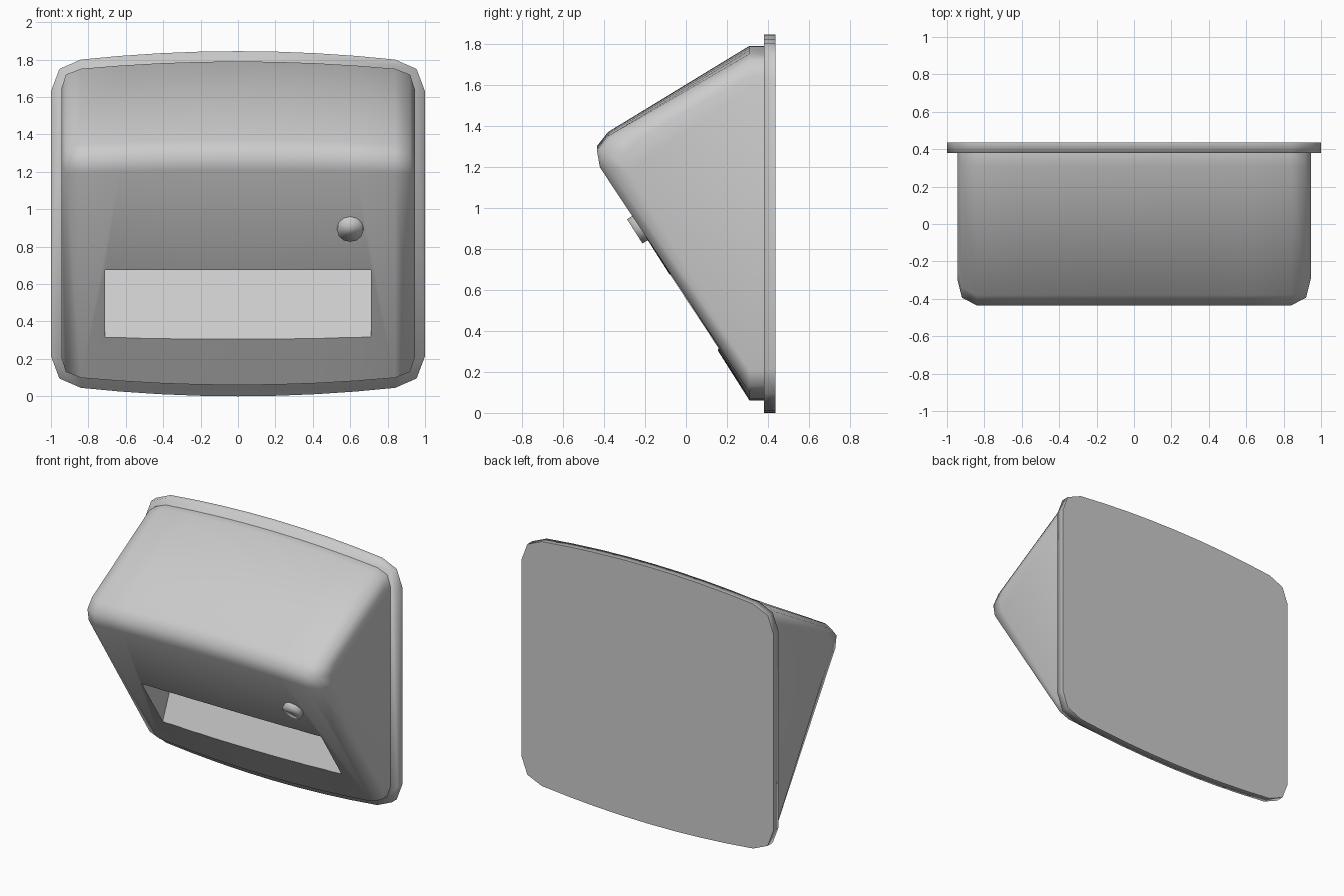
import bpy
import bmesh
from math import radians, atan2
from mathutils import Vector

cube = bpy.data.objects.get("Cube")
if cube:
    bpy.data.objects.remove(cube, do_unlink=True)

grey = bpy.data.materials.new("light grey")
grey.use_nodes = True
COLOUR = (0.6, 0.6, 0.6, 1)
grey.diffuse_color = COLOUR
grey.node_tree.nodes["Principled BSDF"].inputs["Base Color"].default_value = COLOUR

ARC = [0, 0.21, 0.42, 0.63, 0.84]     # stations across the gently bowed width
BOW = 0.045


def bow(x):
    return BOW * min(abs(x) / ARC[-1], 1) ** 2


def mirrored(stations):
    """Stations (x, inset) from the right edge to the left edge."""
    return [(-x, d) for x, d in reversed(stations[1:])] + stations


def make(name, bm):
    bmesh.ops.recalc_face_normals(bm, faces=bm.faces[:])
    mesh = bpy.data.meshes.new(name)
    bm.to_mesh(mesh)
    bm.free()
    mesh.materials.append(grey)
    obj = bpy.data.objects.new(name, mesh)
    bpy.context.collection.objects.link(obj)
    return obj


def loft(name, rings):
    """Skin closed rings of equal length and cap both ends."""
    bm = bmesh.new()
    loops = [[bm.verts.new(p) for p in ring] for ring in rings]
    n = len(loops[0])
    for a, b in zip(loops, loops[1:]):
        for i in range(n):
            j = (i + 1) % n
            bm.faces.new((a[i], a[j], b[j], b[i]))
    bm.faces.new(loops[0])
    bm.faces.new(loops[-1])
    return make(name, bm)


def activate(obj):
    bpy.ops.object.select_all(action='DESELECT')
    obj.select_set(True)
    bpy.context.view_layer.objects.active = obj


# Back plate: bowed outline with clipped corners
MID = 0.9225
edge = mirrored([(x, 0) for x in ARC] + [(0.955, 0.05), (1.0, 0.17)])
top = [(x, MID * 2 - bow(x) - d) for x, d in edge]
outline = top + [(x, 2 * MID - z) for x, z in reversed(top)]
plate = loft("back_plate", [[(x, y, z) for x, z in outline] for y in (0.38, 0.437)])
for poly in plate.data.polygons:
    poly.use_smooth = True
bm = bmesh.new()
bm.from_mesh(plate.data)
for e in bm.edges:
    if all(v.co.y > 0.43 for v in e.verts):
        e.smooth = False
bm.to_mesh(plate.data)
bm.free()


# Wedge cover: side profile swept across the width, inset at the rounded ends
def section(x, d):
    s = 1 - bow(x)
    ridge = [(-0.38, 1.37), (-0.435, 1.30), (-0.42, 1.21)]
    high, low = 1.79 - 1.17 * d, 0.06 + 1.17 * d
    pts = [(0.39, high), (0.31, high)]
    pts += [(y + 1.45 * d, z - 0.2 * d) for y, z in ridge]
    pts += [(0.31, low), (0.39, low)]
    return [(x, y, MID + (z - MID) * s) for y, z in pts]


ends = [(0.92, 0.028), (0.945, 0.097)]
cover = loft("cover", [section(x, d) for x, d in mirrored([(x, 0) for x in ARC] + ends)])

# Outlet recess with a steep sloping floor
wedge = [(-0.35, 0.675), (-0.1, 0.305), (0.155, 0.305), (0.31, 0.675)]
cutter = loft("recess_cutter", [[(x, y, z) for y, z in wedge] for x in (-0.71, 0.71)])
cutter.hide_render = True
activate(cover)
cut = cover.modifiers.new("recess", 'BOOLEAN')
cut.operation = 'DIFFERENCE'
cut.solver = 'EXACT'
cut.object = cutter
bpy.ops.object.modifier_apply(modifier=cut.name)
bpy.data.objects.remove(cutter, do_unlink=True)
activate(cover)
bpy.ops.object.shade_smooth_by_angle(angle=radians(52))

# Round button standing square to the sloping front
normal = Vector((0, -0.844, -0.536))
bpy.ops.mesh.primitive_cylinder_add(
    vertices=12, radius=0.07, depth=0.08,
    location=Vector((0.6, -0.25, 0.885)) - normal * 0.04,
    rotation=(atan2(-normal.y, normal.z), 0, 0))
button = bpy.context.object
button.name = "button"
button.data.materials.append(grey)
bpy.ops.object.shade_smooth()
